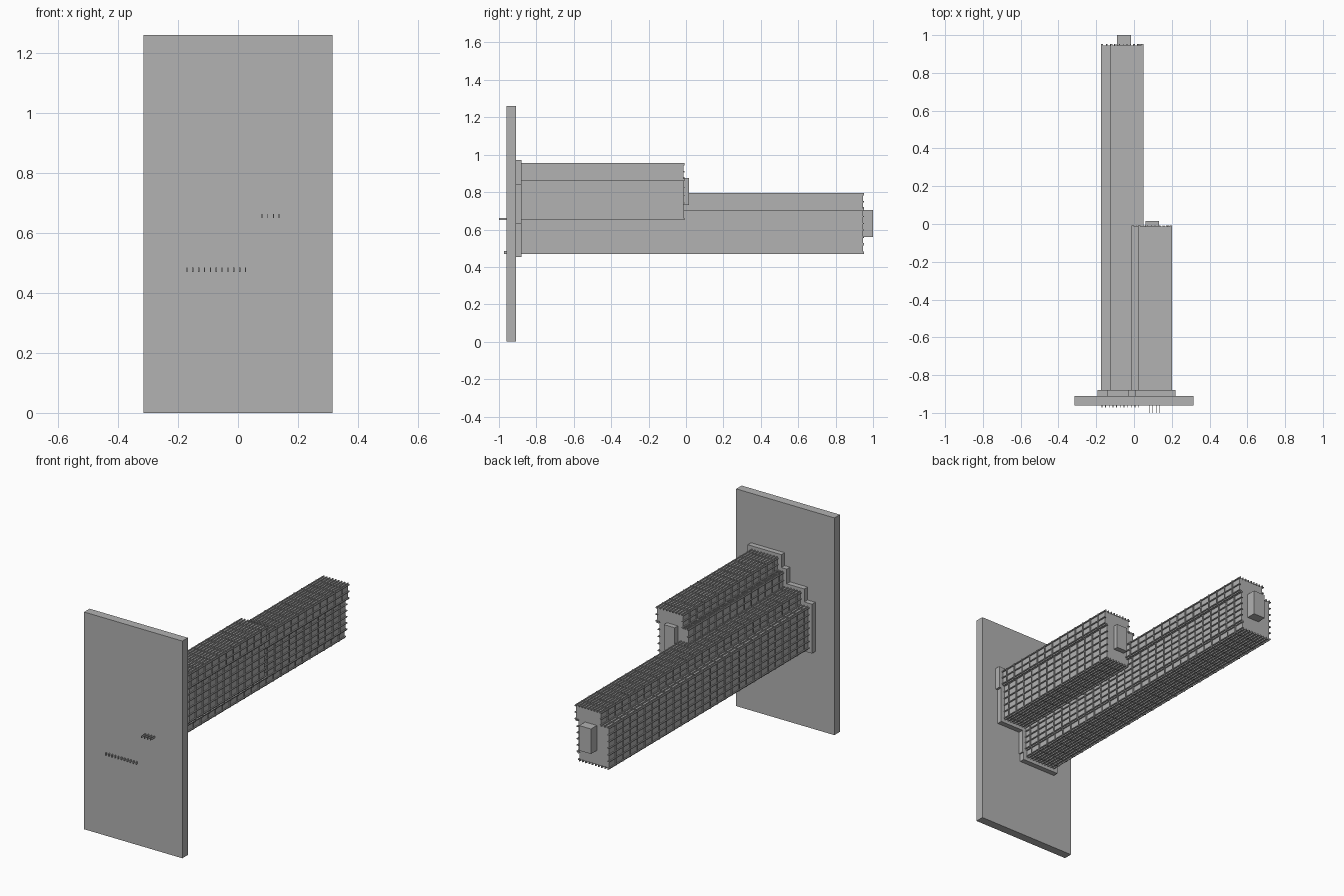
import bpy
import bmesh
from mathutils import Vector

cube = bpy.data.objects.get("Cube")
if cube:
    bpy.data.objects.remove(cube)

grey = bpy.data.materials.new("plain_grey")
grey.use_nodes = True
GREY = (0.445, 0.445, 0.445, 1)
grey.diffuse_color = GREY
grey.node_tree.nodes["Principled BSDF"].inputs["Base Color"].default_value = GREY

RIB = 0.007      # how far ribs stand out
WIDTH = 0.005    # rib width
FLOOR = 0.066    # spacing of the cross bands


def finish(name, bm):
    bmesh.ops.recalc_face_normals(bm, faces=bm.faces)
    mesh = bpy.data.meshes.new(name)
    bm.to_mesh(mesh)
    bm.free()
    mesh.materials.append(grey)
    bpy.context.collection.objects.link(bpy.data.objects.new(name, mesh))


def add_box(bm, lo, hi):
    lo, hi = Vector(lo), Vector(hi)
    verts = bmesh.ops.create_cube(bm, size=1)["verts"]
    for v in verts:
        v.co = (lo + hi) / 2 + v.co * (hi - lo)


def box(name, lo, hi):
    bm = bmesh.new()
    add_box(bm, lo, hi)
    finish(name, bm)


def add_prism(bm, outline, y0, y1):
    """Extrude an (x, z) outline along y."""
    face = bm.faces.new([bm.verts.new((x, y0, z)) for x, z in outline])
    new = bmesh.ops.extrude_face_region(bm, geom=[face])["geom"]
    moved = [g for g in new if isinstance(g, bmesh.types.BMVert)]
    bmesh.ops.translate(bm, verts=moved, vec=(0, y1 - y0, 0))


def prism(name, outline, y0, y1):
    bm = bmesh.new()
    add_prism(bm, outline, y0, y1)
    finish(name, bm)


def edges(outline):
    """Yield start, direction, outward normal and length of each side."""
    pts = [Vector(p) for p in outline]
    for a, b in zip(pts, pts[1:] + pts[:1]):
        d = (b - a).normalized()
        yield a, d, Vector((d.y, -d.x)), (b - a).length


def offset(outline, dist):
    sides = list(edges(outline))
    return [s[0] + dist * (s[2] + sides[i - 1][2]) for i, s in enumerate(sides)]


def tower(name, outline, y0, y1):
    core = offset(outline, -RIB)
    prism(name + "_body", core, y0, y1 - 0.006)
    prism(name + "_foot_collar", offset(outline, 0.018), y0, y0 + 0.03)

    # cross bands at each floor
    bm = bmesh.new()
    ring = offset(core, RIB * 0.8)
    count = round((y1 - y0) / FLOOR)
    for i in range(1, count):
        y = y0 + (y1 - y0) * i / count
        add_prism(bm, ring, y, y + WIDTH)
    finish(name + "_floor_bands", bm)

    # long ribs, closer together on the faces that look up and down
    bm = bmesh.new()
    for a, d, n, length in edges(core):
        n_ribs = max(1, round(length / (0.02 if abs(n.y) > 0.5 else 0.04)))
        for i in range(n_ribs + 1):
            p = a + d * (WIDTH / 2 + (length - WIDTH) * i / n_ribs)
            c1 = p - d * WIDTH / 2 - n * 0.004
            c2 = p + d * WIDTH / 2 + n * RIB
            add_box(bm, (min(c1.x, c2.x), y0, min(c1.y, c2.y)),
                    (max(c1.x, c2.x), y1, max(c1.y, c2.y)))
    finish(name + "_long_ribs", bm)


# Upright base plate
box("base_plate", (-0.315, -0.96, 0), (0.315, -0.91, 1.26))

# Tall tower: ledge on one side, overhang on the other
tall = [(-0.175, 0.47), (0.028, 0.47), (0.028, 0.515), (0.036, 0.515),
        (0.036, 0.7), (0.05, 0.7), (0.05, 0.795), (-0.125, 0.795),
        (-0.125, 0.72), (-0.175, 0.72)]
tower("tall_tower", tall, -0.91, 0.952)
box("tall_roof_block", (-0.09, 0.94, 0.56), (-0.015, 1.0, 0.705))

# Short tower
short = [(-0.012, 0.65), (0.188, 0.65), (0.188, 0.86), (0.202, 0.86),
         (0.202, 0.955), (0.022, 0.955), (0.022, 0.88), (-0.012, 0.88)]
tower("short_tower", short, -0.91, -0.008)
box("short_roof_block", (0.062, -0.02, 0.73), (0.132, 0.015, 0.875))

# Pins standing out from the front of the plate
bm = bmesh.new()
for i in range(11):
    x = -0.17 + i * 0.0195
    add_box(bm, (x - 0.002, -0.972, 0.47), (x + 0.002, -0.95, 0.485))
finish("lower_pins", bm)
bm = bmesh.new()
for i in range(4):
    x = 0.08 + i * 0.019
    add_box(bm, (x - 0.0015, -1.0, 0.65), (x + 0.0015, -0.95, 0.662))
finish("upper_pins", bm)
